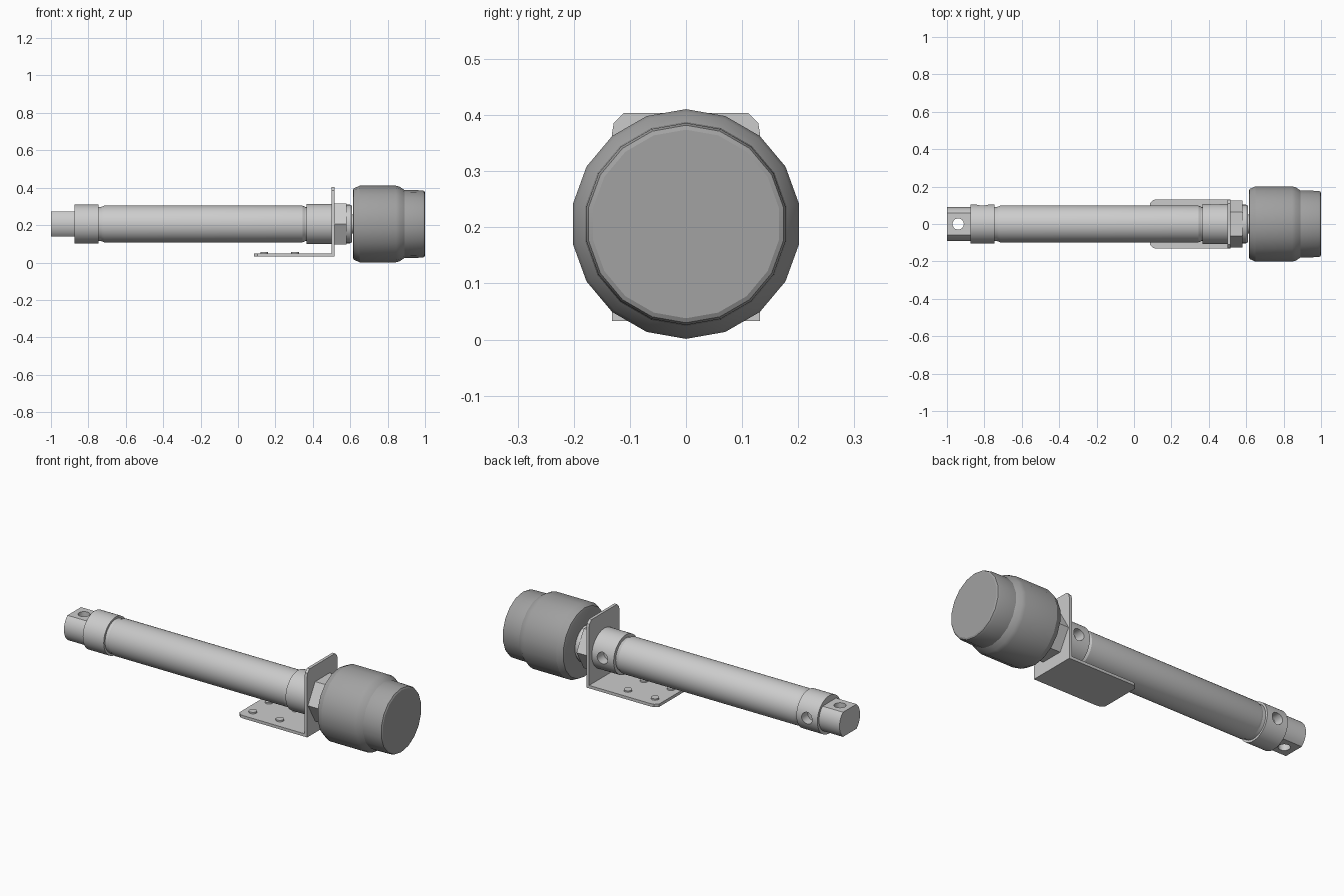
import bpy, bmesh, math
from mathutils import Vector

if "Cube" in bpy.data.objects:
    bpy.data.objects.remove(bpy.data.objects["Cube"])

ZC = 0.206  # height of the cylinder axis


def material(name, v):
    m = bpy.data.materials.new(name)
    m.diffuse_color = (v, v, v, 1)
    m.use_nodes = True
    m.node_tree.nodes["Principled BSDF"].inputs["Base Color"].default_value = m.diffuse_color
    return m


METAL = material("light_grey_metal", 0.60)
CAP = material("mid_grey_plastic", 0.36)


def finish(name, bm, mat):
    bmesh.ops.recalc_face_normals(bm, faces=bm.faces)
    me = bpy.data.meshes.new(name)
    bm.to_mesh(me)
    bm.free()
    ob = bpy.data.objects.new(name, me)
    bpy.context.collection.objects.link(ob)
    me.materials.append(mat)
    shade(ob)
    return ob


def shade(ob):
    for p in ob.data.polygons:
        p.use_smooth = True
    ob.data.set_sharp_from_angle(angle=math.radians(24))


def lathe(name, profile, mat, seg=48, start=90.0):
    """Closed solid of revolution about the x axis from (x, radius) points."""
    bm = bmesh.new()
    rings = []
    for x, r in profile:
        a = [math.radians(start) + 2 * math.pi * i / seg for i in range(seg)]
        rings.append([bm.verts.new((x, r * math.cos(t), ZC + r * math.sin(t))) for t in a])
    for p, q in zip(rings, rings[1:]):
        for i in range(seg):
            j = (i + 1) % seg
            bm.faces.new((p[i], p[j], q[j], q[i]))
    bm.faces.new(rings[0])
    bm.faces.new(rings[-1])
    return finish(name, bm, mat)


def extrude(name, pts, vec, mat):
    """Solid prism from an outline of 3D points."""
    bm = bmesh.new()
    f = bm.faces.new([bm.verts.new(p) for p in pts])
    ext = bmesh.ops.extrude_face_region(bm, geom=[f])
    bmesh.ops.translate(bm, vec=Vector(vec),
                        verts=[v for v in ext["geom"] if isinstance(v, bmesh.types.BMVert)])
    return finish(name, bm, mat)


def drill(ob, loc, r, depth, axis):
    rot = (0, 0, 0) if axis == "z" else (math.pi / 2, 0, 0)
    bpy.ops.mesh.primitive_cylinder_add(vertices=24, radius=r, depth=depth, location=loc, rotation=rot)
    cutter = bpy.context.object
    cutter.hide_render = True
    cutter.data.materials.append(METAL)
    mod = ob.modifiers.new("hole", "BOOLEAN")
    mod.operation = "DIFFERENCE"
    mod.solver = "EXACT"
    mod.object = cutter
    bpy.context.view_layer.objects.active = ob
    bpy.ops.object.modifier_apply(modifier=mod.name)
    bpy.data.objects.remove(cutter)
    shade(ob)


# rear tang: round bar with flats above and below, cross hole
a0 = math.asin(0.068 / 0.09)
arc = [-a0 + 2 * a0 * i / 10 for i in range(11)]
outline = [(-1.0, s * 0.09 * math.cos(t), ZC + s * 0.09 * math.sin(t)) for s in (1, -1) for t in arc]
tang = extrude("rear_tang", outline, (0.13, 0, 0), METAL)
drill(tang, (-0.94, 0, ZC), 0.03, 0.3, "z")

# end caps with air ports on the back side
rear = lathe("rear_cap", [(-0.875, 0.104), (-0.747, 0.104), (-0.747, 0.092), (-0.715, 0.092)], METAL)
drill(rear, (-0.81, 0.1, ZC), 0.032, 0.1, "y")
front = lathe("front_cap", [(0.34, 0.09), (0.366, 0.09), (0.366, 0.108), (0.505, 0.108)], METAL)
drill(front, (0.435, 0.1, ZC), 0.032, 0.1, "y")

# barrel
lathe("barrel", [(-0.735, 0.09), (-0.715, 0.098), (0.345, 0.098), (0.362, 0.09)], METAL)

# bracket: upright plate and foot, each with clipped outer corners
W, T = 0.132, 0.016
corner = [(1.0, 0.037), (0.975, 0.018), (0.84, 0.0)]


def rounded(place):
    side = [(W, None)] + [(W * k, d) for k, d in corner]
    pts = [place(y, d) for y, d in side]
    return pts + [place(-y, d) for y, d in reversed(side)]


extrude("bracket_plate", rounded(lambda y, d: (0.499, y, 0.033 if d is None else 0.404 - d)),
        (T, 0, 0), METAL)
extrude("bracket_foot", rounded(lambda y, d: (0.50 if d is None else 0.086 + d, y, 0.033)),
        (0, 0, T), METAL)

# bolt heads on the foot
for i, x in enumerate((0.14, 0.305)):
    for j, y in enumerate((-0.07, 0.07)):
        pts = [(x + 0.021 * math.cos(t), y + 0.021 * math.sin(t), 0.045)
               for t in (math.tau * k / 20 for k in range(20))]
        extrude(f"foot_bolt_{i}{j}", pts, (0, 0, 0.012), METAL)

# hexagon nut, collar and rod
lathe("hex_nut", [(0.515, 0.126), (0.58, 0.126)], METAL, 6, 0.0)
lathe("collar", [(0.575, 0.103), (0.60, 0.103), (0.61, 0.097)], METAL)
lathe("rod", [(0.60, 0.05), (0.63, 0.05)], METAL, 24)

# eighteen-sided end knob
lathe("end_knob", [(0.614, 0.178), (0.618, 0.19), (0.65, 0.2047), (0.845, 0.2047), (0.865, 0.199),
                   (0.89, 0.182), (0.985, 0.180), (0.996, 0.176), (1.0, 0.168)], CAP, 18)
